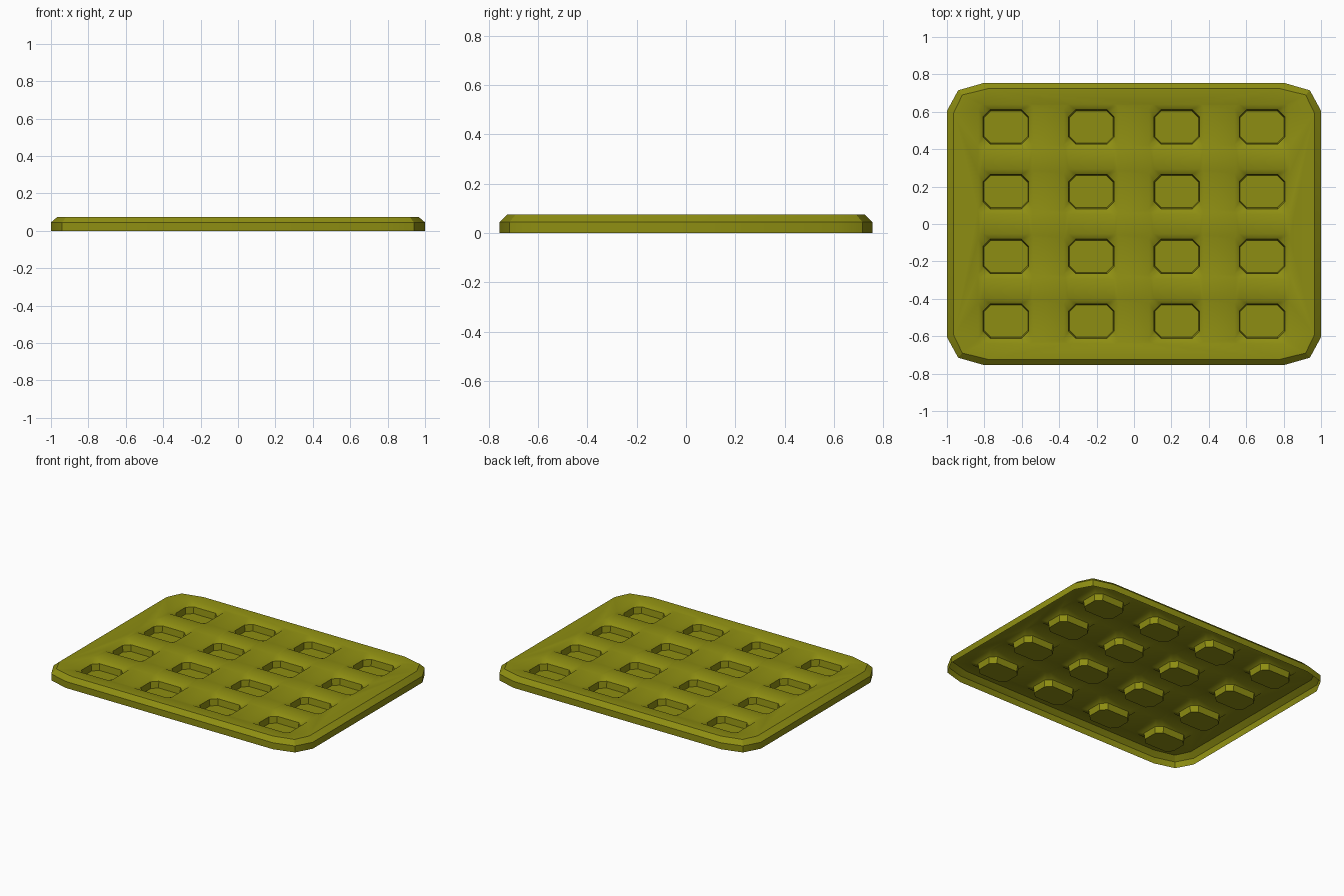
import bpy, bmesh
from mathutils import Vector
from math import radians

if "Cube" in bpy.data.objects:
    bpy.data.objects.remove(bpy.data.objects["Cube"])

H = 0.075
bm = bmesh.new()


def ring(quarter, z, cx=0.0, cy=0.0):
    """Closed loop mirrored from one corner's points (ordered from +x to +y)."""
    q = list(quarter)
    pts = q + [(-x, y) for x, y in reversed(q)]
    pts += [(-x, -y) for x, y in q] + [(x, -y) for x, y in reversed(q)]
    return [bm.verts.new((cx + x, cy + y, z)) for x, y in pts]


def cut_corner(hx, hy, c):
    return [(hx, hy - c), (hx - c * 0.3, hy - c * 0.3), (hx - c, hy)] if c < 0.03 \
        else [(hx, hy - c), (hx - c / 2, hy - c / 2), (hx - c, hy)]


def bridge(a, b):
    n = len(a)
    for i in range(n):
        j = (i + 1) % n
        bm.faces.new((a[i], a[j], b[j], b[i]))


def loop_edges(loop):
    return [bm.edges.get((v, loop[(i + 1) % len(loop)])) for i, v in enumerate(loop)]


# Outer rim: upright wall and sloped shoulder, open underneath
outer = [(1.0, 0.605), (0.94, 0.715), (0.80, 0.755)]
inner = [(0.965, 0.592), (0.918, 0.69), (0.775, 0.725)]
base, shoulder, top = ring(outer, 0), ring(outer, 0.045), ring(inner, H)
bridge(base, shoulder)
bridge(shoulder, top)
edges = loop_edges(top)

# Sixteen pockets: sloped lip, steep wall, flat floor
for cx in (-0.685, -0.228, 0.228, 0.685):
    for cy in (-0.519, -0.173, 0.173, 0.519):
        lip = ring(cut_corner(0.148, 0.121, 0.025), H, cx, cy)
        mid = ring(cut_corner(0.122, 0.092, 0.038), 0.052, cx, cy)
        low = ring(cut_corner(0.117, 0.086, 0.036), 0.008, cx, cy)
        bridge(lip, mid)
        bridge(mid, low)
        bm.faces.new(low)
        edges += loop_edges(lip)

# Flat top sheet around the pockets
bmesh.ops.triangle_fill(bm, edges=edges, use_beauty=True, normal=Vector((0, 0, 1)))
bmesh.ops.recalc_face_normals(bm, faces=bm.faces)
bm.normal_update()
if sum(f.normal.z * f.calc_area() for f in bm.faces) < 0:
    bmesh.ops.reverse_faces(bm, faces=bm.faces)

mesh = bpy.data.meshes.new("pocketed_tray")
bm.to_mesh(mesh)
bm.free()
tray = bpy.data.objects.new("pocketed_tray", mesh)
bpy.context.collection.objects.link(tray)

mat = bpy.data.materials.new("olive")
mat.diffuse_color = (0.27, 0.27, 0.006, 1)
mat.use_nodes = True
mat.node_tree.nodes["Principled BSDF"].inputs["Base Color"].default_value = mat.diffuse_color
mesh.materials.append(mat)

bpy.context.view_layer.objects.active = tray
tray.select_set(True)
bpy.ops.object.shade_smooth_by_angle(angle=radians(30))
